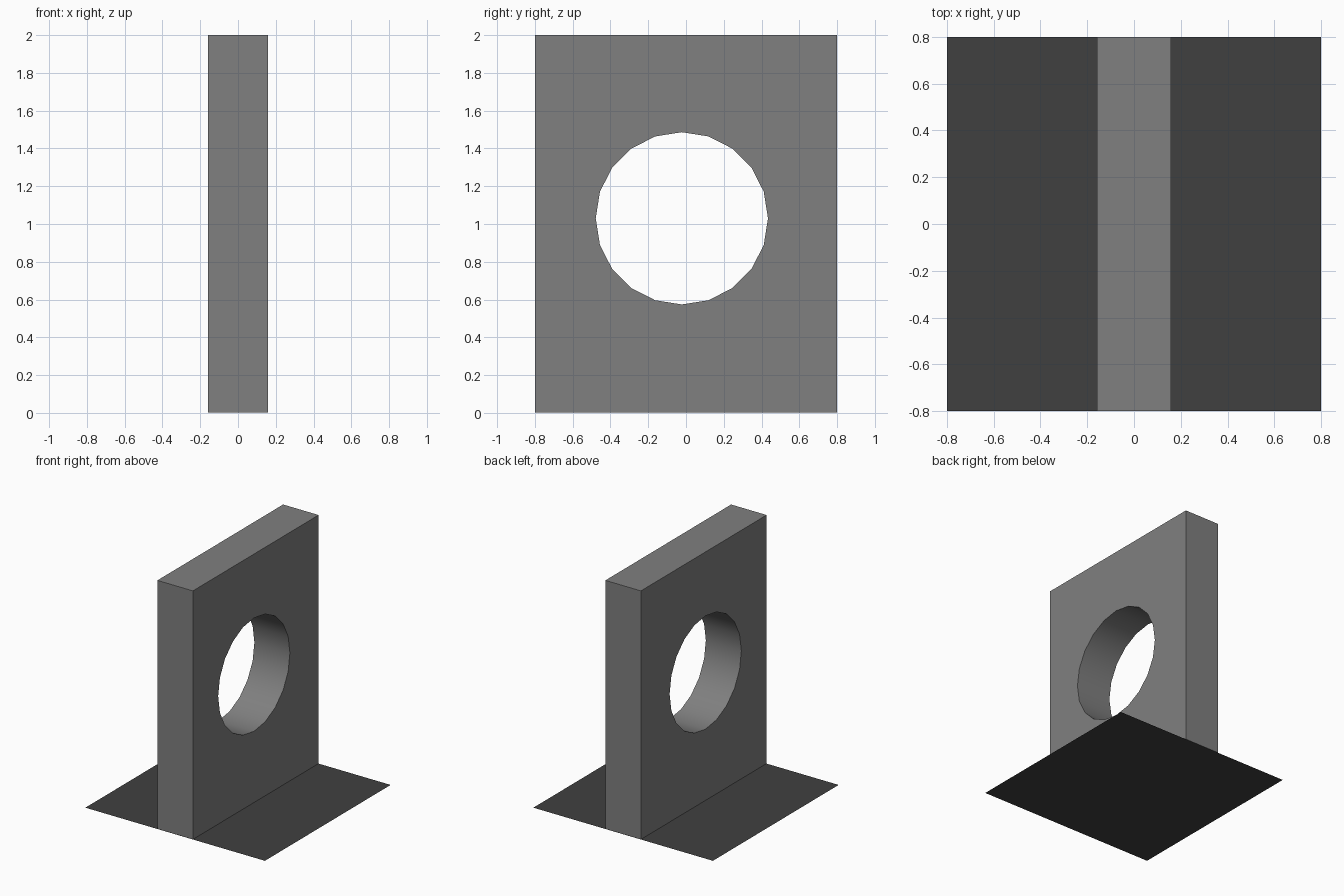
import bpy
import math

if "Cube" in bpy.data.objects:
    bpy.data.objects.remove(bpy.data.objects["Cube"])


def grey(name, value):
    mat = bpy.data.materials.new(name)
    mat.diffuse_color = (value, value, value, 1.0)
    mat.use_nodes = True
    mat.node_tree.nodes["Principled BSDF"].inputs["Base Color"].default_value = mat.diffuse_color
    return mat


wall_grey = grey("mid grey", 0.215)
floor_grey = grey("dark grey", 0.051)

HALF_X, HALF_Y, HEIGHT = 0.158, 0.799, 2.0
LIFT = 0.001  # keeps the wall underside just off the floor sheet

# Floor sheet
bpy.ops.mesh.primitive_plane_add(size=2 * HALF_Y, location=(0, 0, 0))
floor = bpy.context.object
floor.name = "floor_sheet"
floor.data.materials.append(floor_grey)

# Cutter for the round opening, 20 sides, axis along x
bpy.ops.mesh.primitive_cylinder_add(
    vertices=20, radius=0.456, depth=1.0,
    location=(0, -0.022, 1.030), rotation=(0, math.pi / 2, 0))
cutter = bpy.context.object
cutter.name = "opening_cutter"
cutter.hide_render = True
cutter.data.materials.append(wall_grey)

# Upright wall with the opening cut through
bpy.ops.mesh.primitive_cube_add(size=1, location=(0, 0, (HEIGHT + LIFT) / 2))
wall = bpy.context.object
wall.name = "wall"
wall.scale = (2 * HALF_X, 2 * HALF_Y, HEIGHT - LIFT)
bpy.ops.object.transform_apply(location=False, rotation=False, scale=True)
wall.data.materials.append(wall_grey)
cut = wall.modifiers.new("opening", 'BOOLEAN')
cut.operation = 'DIFFERENCE'
cut.solver = 'EXACT'
cut.object = cutter
bpy.ops.object.modifier_apply(modifier=cut.name)
bpy.data.objects.remove(cutter)

# Smooth the inside of the opening, keep the box edges sharp
bpy.ops.object.shade_smooth_by_angle(angle=math.radians(30))
